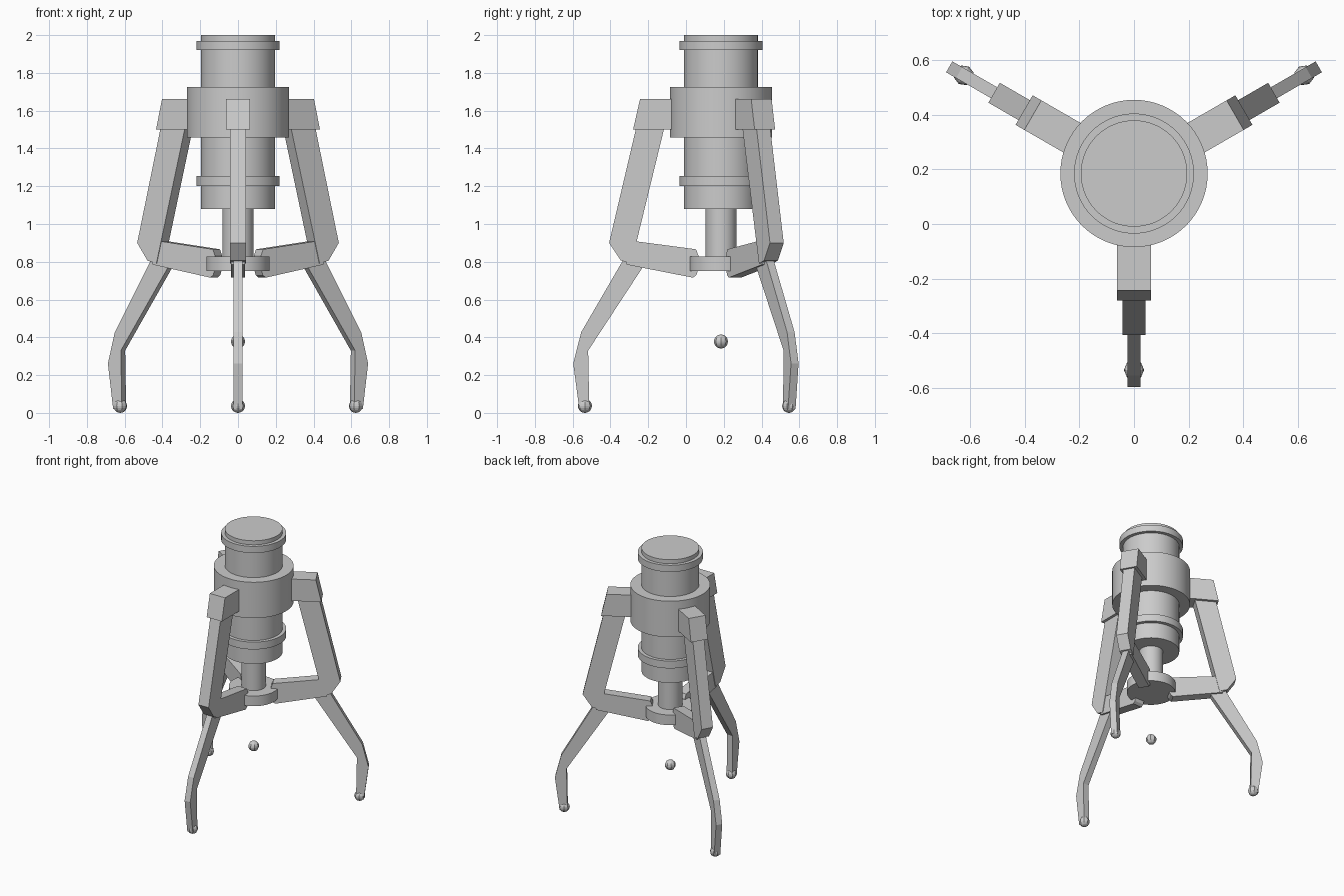
import bpy, bmesh, math
from mathutils import Matrix, Vector

if "Cube" in bpy.data.objects:
    bpy.data.objects.remove(bpy.data.objects["Cube"])

CY = 0.185  # y of the central axis
grey = bpy.data.materials.new("light_grey")
grey.diffuse_color = (0.6, 0.6, 0.6, 1)
grey.use_nodes = True
grey.node_tree.nodes["Principled BSDF"].inputs["Base Color"].default_value = grey.diffuse_color


def finish(name, bm, smooth=False):
    bmesh.ops.recalc_face_normals(bm, faces=bm.faces)
    me = bpy.data.meshes.new(name)
    bm.to_mesh(me)
    bm.free()
    me.materials.append(grey)
    ob = bpy.data.objects.new(name, me)
    bpy.context.collection.objects.link(ob)
    if smooth:
        bpy.ops.object.select_all(action='DESELECT')
        ob.select_set(True)
        bpy.context.view_layer.objects.active = ob
        bpy.ops.object.shade_smooth_by_angle(angle=math.radians(30))
    return ob


def drum(name, radius, z0, z1):
    bm = bmesh.new()
    bmesh.ops.create_cone(bm, cap_ends=True, segments=64, radius1=radius, radius2=radius,
                          depth=z1 - z0, matrix=Matrix.Translation((0, CY, (z0 + z1) / 2)))
    finish(name, bm, True)


def ball(name, r, z, angle):
    bm = bmesh.new()
    place = (Matrix.Translation((0, CY, 0)) @ Matrix.Rotation(angle, 4, 'Z')
             @ Matrix.Translation((r, 0, z)))
    bmesh.ops.create_uvsphere(bm, u_segments=8, v_segments=10, radius=0.037, matrix=place)
    finish(name, bm)


def plate(name, profile, width, angle):
    """Extrude a (radius, height) outline sideways and turn it about the axis."""
    bm = bmesh.new()
    face = bm.faces.new([bm.verts.new((r, -width / 2, z)) for r, z in profile])
    ext = bmesh.ops.extrude_face_region(bm, geom=[face])
    verts = [v for v in ext["geom"] if isinstance(v, bmesh.types.BMVert)]
    bmesh.ops.translate(bm, verts=verts, vec=Vector((0, width, 0)))
    bm.transform(Matrix.Translation((0, CY, 0)) @ Matrix.Rotation(angle, 4, 'Z'))
    finish(name, bm)


# Central body
drum("body", 0.195, 1.08, 2.0)
drum("upper_ring", 0.22, 1.92, 1.97)
drum("collar", 0.27, 1.457, 1.725)
drum("lower_ring", 0.22, 1.20, 1.255)
drum("shaft", 0.082, 0.80, 1.10)
drum("hub", 0.168, 0.752, 0.828)
ball("centre_ball", 0, 0.378, 0)

# Leg outlines as (distance from axis, height)
bracket = [(0.2, 1.5), (0.465, 1.5), (0.428, 1.663), (0.2, 1.663)]
upper_arm = [(0.268, 1.64), (0.418, 1.64), (0.592, 0.9), (0.53, 0.807), (0.475, 0.79)]
link = [(0.50, 0.915), (0.132, 0.866), (0.12, 0.835), (0.12, 0.76), (0.13, 0.73),
        (0.148, 0.716), (0.50, 0.785)]
lower_leg = [(0.5, 0.84), (0.74, 0.427), (0.782, 0.262), (0.75, 0.02), (0.697, 0.02),
             (0.703, 0.33), (0.418, 0.765)]

# Three legs around the axis
for side, deg in (("front", -90), ("back_right", 30), ("back_left", 150)):
    a = math.radians(deg)
    plate(side + "_bracket", bracket, 0.125, a)
    plate(side + "_upper_arm", upper_arm, 0.084, a)
    plate(side + "_link", link, 0.075, a)
    plate(side + "_lower_leg", lower_leg, 0.046, a)
    ball(side + "_foot", 0.72, 0.037, a)
